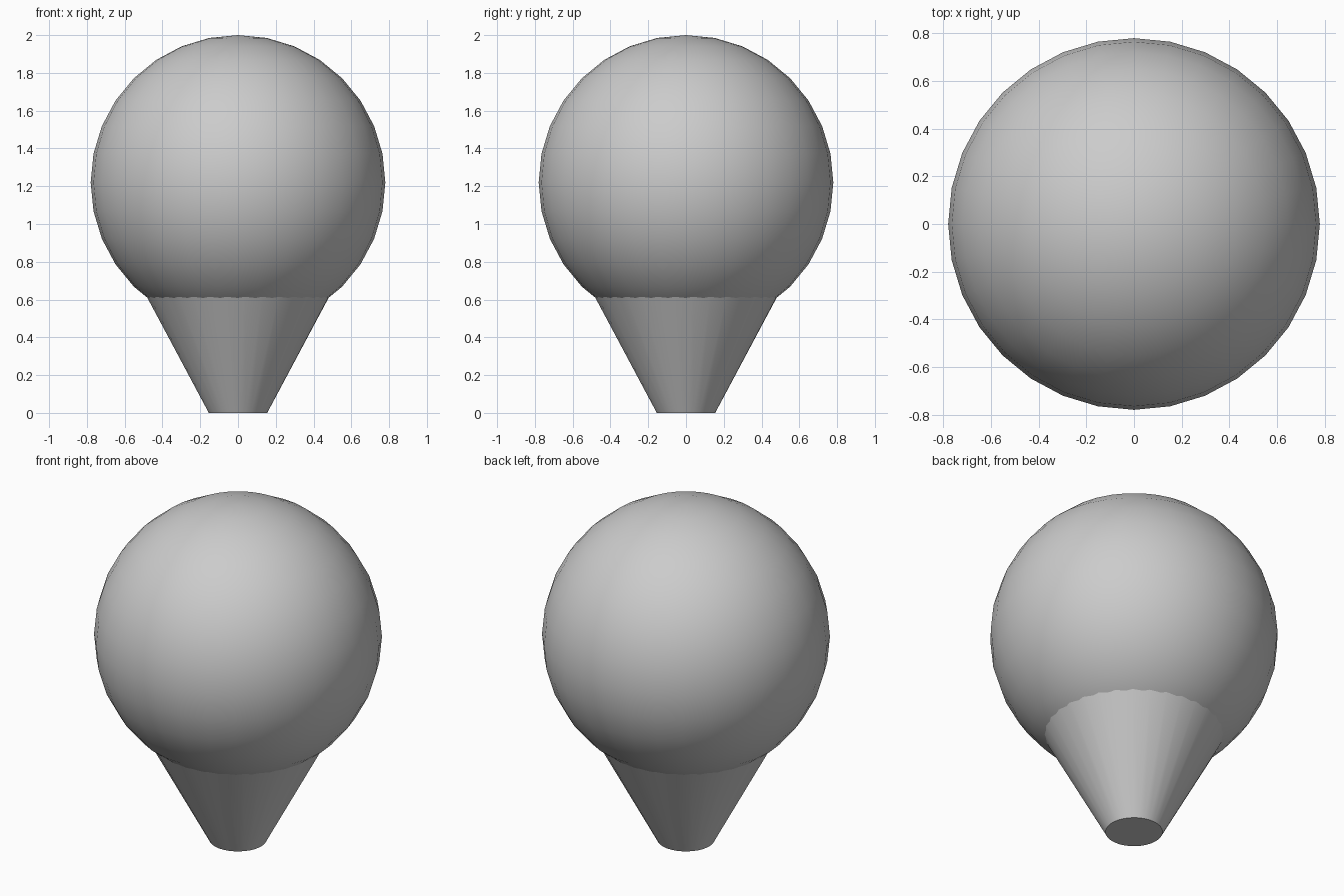
import bpy
import math

if "Cube" in bpy.data.objects:
    bpy.data.objects.remove(bpy.data.objects["Cube"])

BALL_R = 0.78
BALL_Z = 2.0 - BALL_R
BASE_R = 0.155
SLOPE = 0.535
CONE_H = 0.66


def finish(name, angle):
    obj = bpy.context.object
    obj.name = name
    bpy.ops.object.shade_smooth_by_angle(angle=math.radians(angle))
    return obj


# Round ball on top
bpy.ops.mesh.primitive_uv_sphere_add(
    segments=32, ring_count=16, radius=BALL_R, location=(0, 0, BALL_Z))
finish("ball", 40)

# Tapered stem, running slightly into the ball
bpy.ops.mesh.primitive_cone_add(
    vertices=32, radius1=BASE_R, radius2=BASE_R + SLOPE * CONE_H,
    depth=CONE_H, location=(0, 0, CONE_H / 2),
    rotation=(0, 0, math.radians(4)))
finish("tapered_stem", 30)
